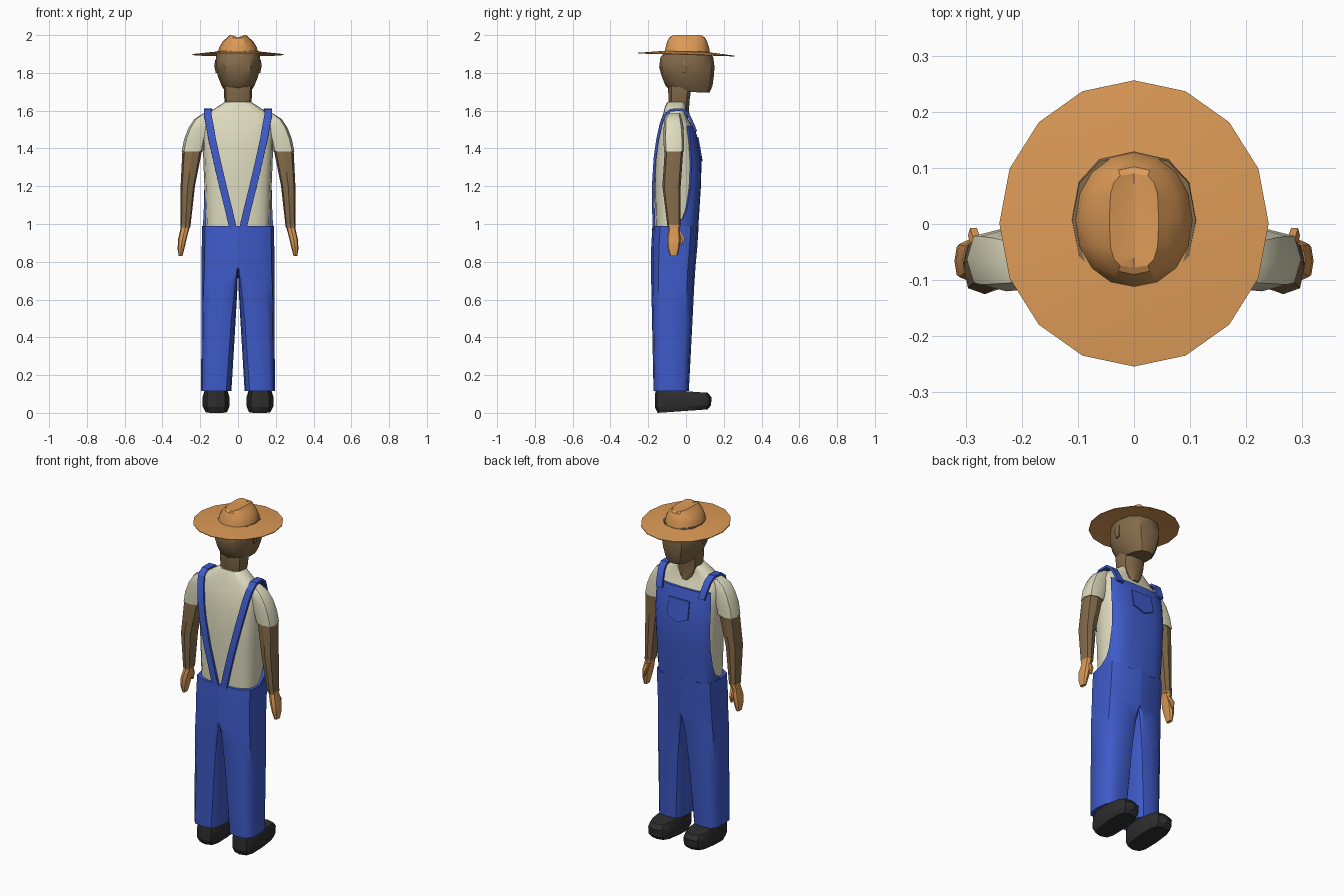
import bpy, bmesh, math

if "Cube" in bpy.data.objects:
    bpy.data.objects.remove(bpy.data.objects["Cube"])


def material(name, r, g, b):
    lin = [((c / 255 + 0.055) / 1.055) ** 2.4 for c in (r, g, b)]
    m = bpy.data.materials.new(name)
    m.diffuse_color = (*lin, 1)
    m.use_nodes = True
    m.node_tree.nodes["Principled BSDF"].inputs["Base Color"].default_value = m.diffuse_color
    return m


STRAW = material("straw and hands", 220, 154, 86)
SKIN = material("brown skin", 132, 107, 74)
SHIRT = material("cream shirt", 222, 219, 190)
DENIM = material("blue denim", 62, 90, 200)
BLACK = material("black leather", 45, 45, 46)


def loft(name, rings, mat, angle=30):
    """Skin a list of equal-length closed rings and cap both ends."""
    bm = bmesh.new()
    rows = [[bm.verts.new(p) for p in r] for r in rings]
    n = len(rows[0])
    for a, b in zip(rows, rows[1:]):
        for i in range(n):
            j = (i + 1) % n
            bm.faces.new((a[i], a[j], b[j], b[i]))
    bm.faces.new(rows[0])
    bm.faces.new(rows[-1])
    bmesh.ops.remove_doubles(bm, verts=bm.verts, dist=0.0002)
    bmesh.ops.recalc_face_normals(bm, faces=bm.faces)
    me = bpy.data.meshes.new(name)
    bm.to_mesh(me)
    bm.free()
    me.materials.append(mat)
    ob = bpy.data.objects.new(name, me)
    bpy.context.collection.objects.link(ob)
    bpy.ops.object.select_all(action='DESELECT')
    ob.select_set(True)
    bpy.context.view_layer.objects.active = ob
    if angle:
        bpy.ops.object.shade_smooth_by_angle(angle=math.radians(angle))
    return ob


def spow(v, p):
    return 0.0 if abs(v) < 1e-6 else math.copysign(abs(v) ** p, v)


def ring(z, x0, x1, y0, y1, n=12, p=0.7, xc=None):
    """Rounded cross-section; xc is where the front and back points sit."""
    xc = (x0 + x1) / 2 if xc is None else xc
    yc, ry = (y0 + y1) / 2, (y1 - y0) / 2
    pts = []
    for i in range(n):
        a = 2 * math.pi * i / n
        c, s = spow(math.cos(a), p), spow(math.sin(a), p)
        pts.append((xc + c * ((x1 - xc) if c > 0 else (xc - x0)), yc + ry * s, z))
    return pts


def flip(rings, s):
    return [[(s * x, y, z) for x, y, z in r] for r in rings]


# Torso profile: z, half width, back y, front y
TORSO = [(0.95, .17, -.16, .05), (1.2, .178, -.168, .066), (1.32, .183, -.167, .069),
         (1.44, .187, -.158, .052), (1.53, .19, -.14, .028), (1.58, .172, -.122, -.002),
         (1.62, .11, -.112, .0), (1.645, .072, -.1, .0)]
P = 0.65


def section(z):
    for a, b in zip(TORSO, TORSO[1:]):
        if z <= b[0]:
            t = (z - a[0]) / (b[0] - a[0])
            return [u + (v - u) * t for u, v in zip(a, b)][1:]
    return TORSO[-1][1:]


def surface(x, z, side):
    """y of the torso surface at x, z on the chest (+1) or the back (-1)."""
    w, yb, yf = section(z)
    c = min(abs(x) / w, .98) ** (1 / P)
    return (yb + yf) / 2 + side * (yf - yb) / 2 * (1 - c * c) ** (P / 2)


# Shirt body
loft("shirt_body", [ring(z, -w, w, b, f, 16, P) for z, w, b, f in TORSO], SHIRT, 40)


# Overalls bib: a shell over the chest, narrowing towards the top
def bib_ring(z, start):
    w, yb, yf = section(z)
    angs = [math.radians(start + (180 - 2 * start) * i / 10) for i in range(11)]

    def row(off):
        return [((w + off) * spow(math.cos(a), P),
                 (yb + yf) / 2 + ((yf - yb) / 2 + off) * spow(math.sin(a), P), z) for a in angs]
    return row(.013) + row(-.004)[::-1]


loft("bib", [bib_ring(z, a) for z, a in [(.97, -5), (1.0, 0), (1.03, 10), (1.08, 18), (1.2, 26),
                                         (1.32, 28), (1.44, 31), (1.52, 36)]], DENIM, 40)

# Bib pocket with a pointed flap bottom
pocket = [(-.068, 1.46), (.068, 1.46), (.068, 1.36), (.0, 1.33), (-.068, 1.36)]
loft("bib_pocket", [[(x, surface(x, z, 1) + d, z) for x, z in pocket] for d in (.008, .021)], DENIM, 0)

for s, side in ((1, "right"), (-1, "left")):
    # Shoulder strap: over the shoulder and down to the middle of the back
    path = [(.139, .052, 1.49), (.145, .036, 1.53), (.152, .012, 1.58), (.157, -.02, 1.605),
            (.16, -.08, 1.603), (.16, -.115, 1.575)]
    path += [(x, surface(x, z, -1) - .009, z) for x, z in
             [(.149, 1.52), (.137, 1.45), (.115, 1.35), (.08, 1.2), (.05, 1.08), (.025, .97)]]
    rings = []
    for i, (x, y, z) in enumerate(path):
        a, b = path[max(i - 1, 0)], path[min(i + 1, len(path) - 1)]
        ty, tz = b[1] - a[1], b[2] - a[2]
        k = .007 / math.hypot(ty, tz)
        ny, nz = tz * k, -ty * k
        rings.append([(x - .02, y + ny, z + nz), (x + .02, y + ny, z + nz),
                      (x + .02, y - ny, z - nz), (x - .02, y - ny, z - nz)])
    loft(side + "_strap", flip(rings, s), DENIM, 30)

    # Trouser leg: half the hips at the top, a separate tube below the crotch
    legs = [(.99, 0, .19, -.178, .067, 0), (.88, 0, .192, -.184, .06, 0),
            (.77, 0, .193, -.185, .05, 0), (.68, .002, .194, -.184, .044, .04),
            (.5, .012, .194, -.18, .035, .08), (.115, .035, .195, -.172, .015, .115)]
    loft(side + "_trouser_leg", flip([ring(z, a, b, c, d, 12, .6, m) for z, a, b, c, d, m in legs], s),
         DENIM, 40)

    # Shoe with a slightly raised toe
    shoe = [(0, .055, .175, -.15, .115), (.03, .046, .187, -.165, .132), (.09, .046, .187, -.165, .136),
            (.125, .055, .178, -.16, .115)]
    rings = [ring(z, a, b, c, d, 12, .6) for z, a, b, c, d in shoe]
    rings = [[(x, y, z + (.07 * (y + .15) * (1 - 2 * z / .125) if y > -.15 else 0)) for x, y, z in r]
             for r in rings]
    loft(side + "_shoe", flip(rings, s), BLACK, 25)

    # Sleeve, bare arm and hand
    sleeve = [(1.585, .13, .185, -.1, -.03), (1.555, .14, .232, -.115, -.022),
              (1.51, .15, .262, -.118, -.014), (1.45, .17, .285, -.12, -.01), (1.385, .184, .298, -.116, -.01)]
    loft(side + "_sleeve", flip([ring(z, a, b, c, d, 8) for z, a, b, c, d in sleeve], s), SHIRT, 35)
    arm = [(1.4, .188, .294, -.112, -.014), (1.2, .228, .304, -.125, -.028), (.985, .252, .304, -.098, -.03)]
    loft(side + "_arm", flip([ring(z, a, b, c, d, 8) for z, a, b, c, d in arm], s), SKIN, 30)
    hand = [(.995, .25, .306, -.1, -.028), (.975, .258, .304, -.092, -.034), (.92, .272, .317, -.102, -.028),
            (.87, .284, .32, -.097, -.035), (.83, .294, .314, -.085, -.045)]
    loft(side + "_hand", flip([ring(z, a, b, c, d, 8) for z, a, b, c, d in hand], s), STRAW, 25)
    thumb = [(.965, .268, .29, -.055, -.028), (.925, .276, .296, -.035, -.006), (.89, .282, .294, -.024, -.012)]
    loft(side + "_thumb", flip([ring(z, a, b, c, d, 6) for z, a, b, c, d in thumb], s), STRAW, 0)

    # Small ear
    ear = [(1.80, .105, .118, -.015, .01), (1.84, .105, .126, -.025, .02), (1.87, .105, .12, -.015, .015)]
    loft(side + "_ear", flip([ring(z, a, b, c, d, 6) for z, a, b, c, d in ear], s), SKIN, 0)

# Neck, with its lower front showing in the open collar
neck = [(1.56, .025, -.07, .022), (1.6, .055, -.08, .018), (1.65, .072, -.095, .02), (1.73, .076, -.097, .032)]
loft("neck", [ring(z, -w, w, b, f, 10) for z, w, b, f in neck], SKIN, 30)

# Head: flat jaw, face pushed forward
head = [(1.695, .066, -.085, .125), (1.73, .086, -.108, .14), (1.78, .106, -.128, .147),
        (1.83, .118, -.142, .151), (1.88, .117, -.136, .145), (1.915, .11, -.11, .125)]
rings = [ring(z, -w, w, b, f, 12, .85) for z, w, b, f in head]
rings[0] = [(x, y, z + max(0, .08 - y) * .1) for x, y, z in rings[0]]
loft("head", rings, SKIN, 35)


# Hat: thin brim tilted slightly forward, creased crown
def tilt(r):
    return [(x, y, z - .03 * y) for x, y, z in r]


def hat_ring(z, rx, y0, y1):
    return tilt(ring(z, -rx, rx, y0, y1, 16, 1))


loft("hat_brim", [hat_ring(1.906, .09, -.1, .1), hat_ring(1.895, .24, -.254, .256),
                  hat_ring(1.899, .24, -.254, .256), hat_ring(1.915, .09, -.1, .1)], STRAW, 20)
crown = [ring(1.9, -.107, .107, -.115, .128, 16, .95), ring(1.935, -.1, .1, -.108, .122, 16, .95),
         ring(1.965, -.082, .082, -.1, .112, 16, .9), ring(1.985, -.06, .06, -.09, .102, 16, .8)]
top = ring(1.985, -.044, .044, -.078, .09, 16, .6)
crown.append([(x, y, 1.984 + .016 * min(1, abs(x) / .03)) for x, y, z in top])
crown.append([(x * .05, y * .8 + .001, 1.986) for x, y, z in top])
loft("hat_crown", crown, STRAW, 25)
